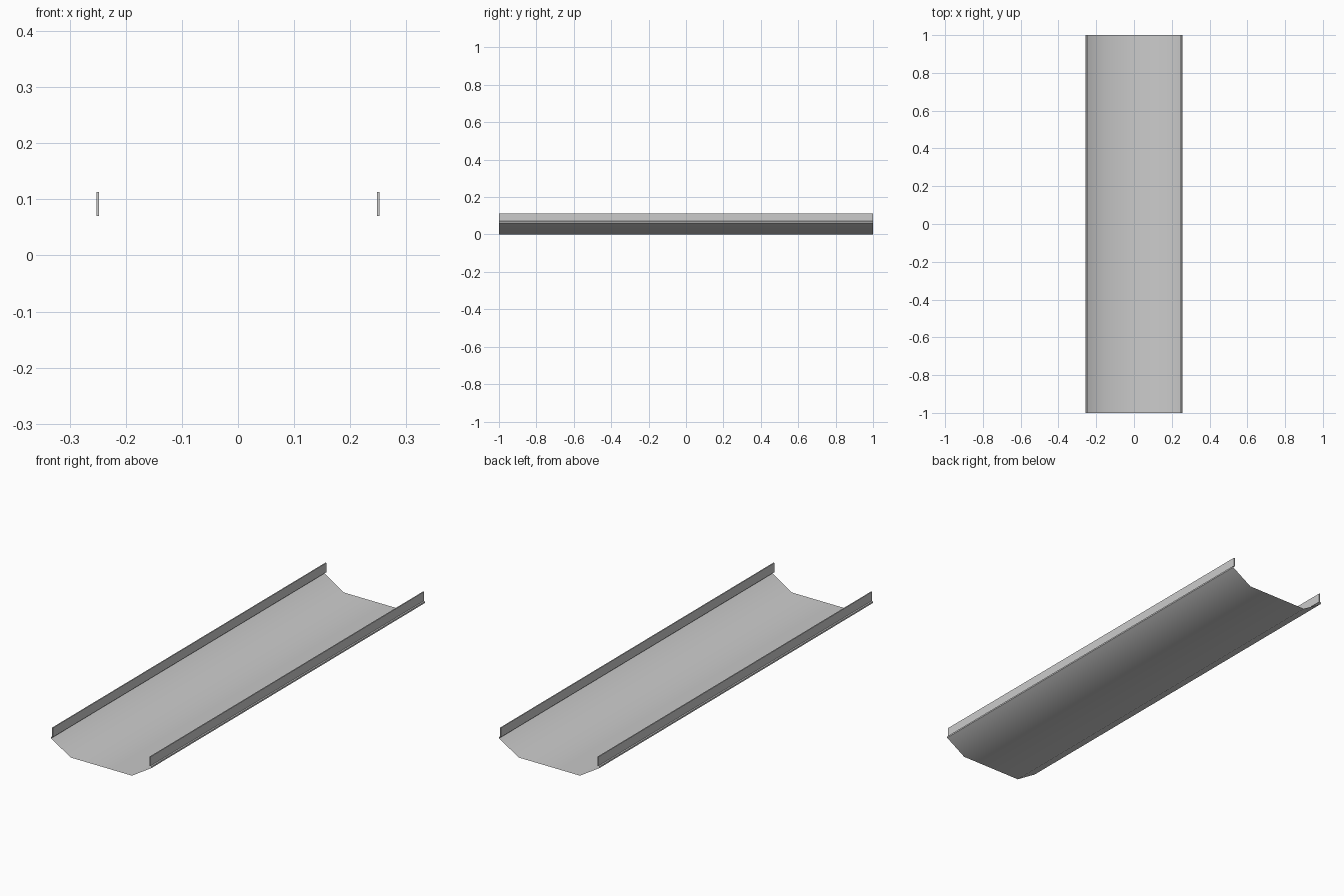
import bpy, bmesh

if "Cube" in bpy.data.objects:
    bpy.data.objects.remove(bpy.data.objects["Cube"])

LENGTH = 2.0


def make_object(name, bm):
    mesh = bpy.data.meshes.new(name)
    bm.to_mesh(mesh)
    bm.free()
    obj = bpy.data.objects.new(name, mesh)
    bpy.context.collection.objects.link(obj)
    return obj


def sheet(name, profile, y0, y1):
    """Thin sheet swept along y from an x-z profile."""
    bm = bmesh.new()
    rows = [[bm.verts.new((x, y, z)) for x, z in profile] for y in (y0, y1)]
    for i in range(len(profile) - 1):
        bm.faces.new((rows[0][i], rows[0][i + 1], rows[1][i + 1], rows[1][i]))
    return make_object(name, bm)


def box(name, centre, size):
    bm = bmesh.new()
    bmesh.ops.create_cube(bm, size=1)
    for v in bm.verts:
        v.co = [c + p * s for c, p, s in zip(centre, v.co, size)]
    return make_object(name, bm)


# Trough: flat floor, sloping flanks and a small folded lip under each rail
half = [(0.157, 0.0), (0.249, 0.057), (0.257, 0.062), (0.257, 0.069), (0.25, 0.073)]
profile = [(-x, z) for x, z in reversed(half)] + half
trough = sheet("trough", profile, -LENGTH / 2, LENGTH / 2)
bpy.context.view_layer.objects.active = trough
trough.select_set(True)
bpy.ops.object.shade_smooth_by_angle(angle=0.61)

# Side rails: two lengths per side, meeting at the middle
for side, sx in (("left", -1), ("right", 1)):
    for part, sy in (("front", -1), ("back", 1)):
        box(f"{side}_{part}_rail", (sx * 0.25, sy * LENGTH / 4, 0.0915),
            (0.005, LENGTH / 2, 0.043))
